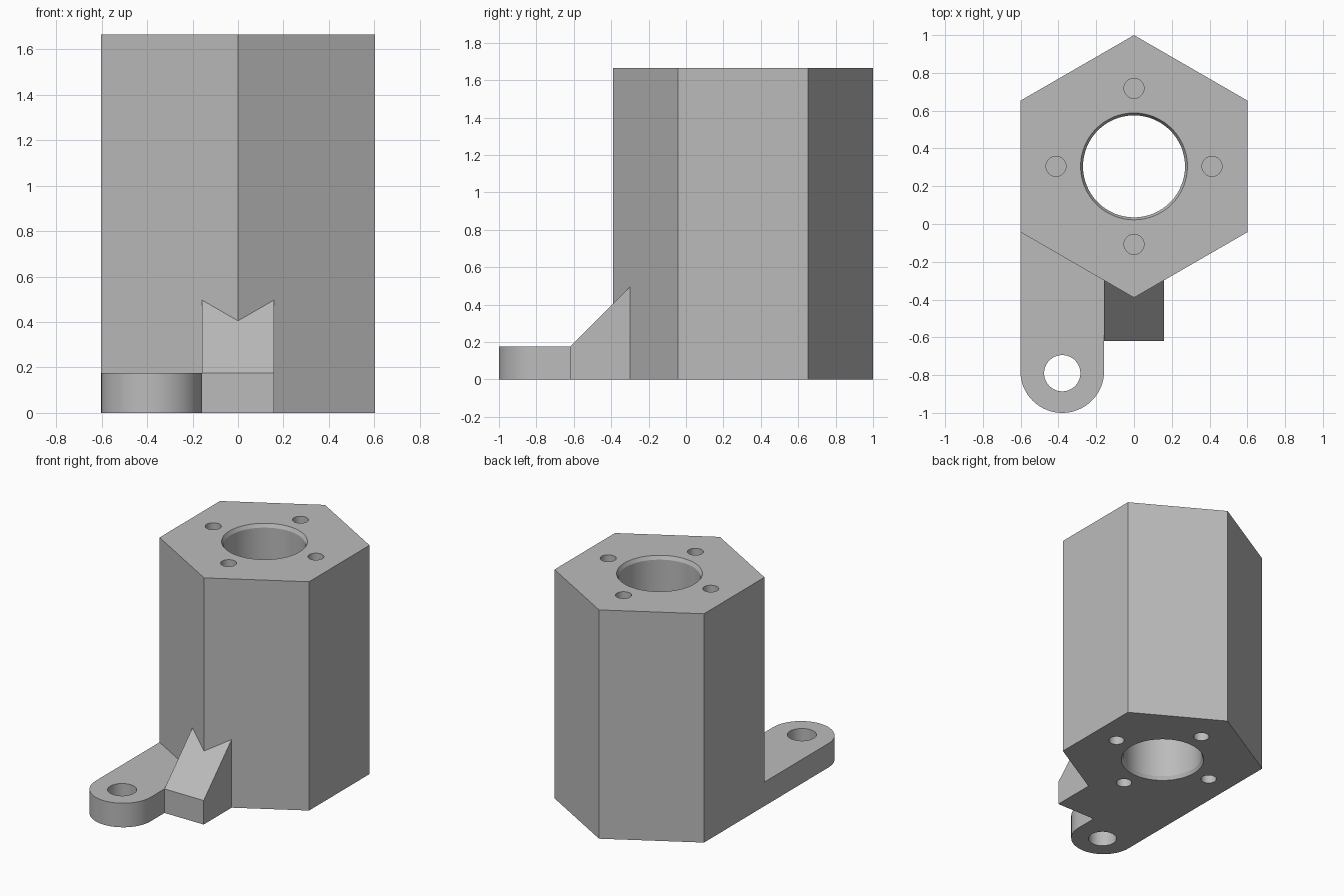
import bpy
import bmesh
from math import cos, sin, pi, radians
from mathutils import Vector

cube = bpy.data.objects.get("Cube")
if cube:
    bpy.data.objects.remove(cube, do_unlink=True)

HEIGHT = 1.665
CENTRE_Y = 0.305
HEX_R = 0.695
HEX_SIDE = HEX_R * cos(pi / 6)
LUG_TOP = 0.175
LUG_R = 0.222
LUG_X = LUG_R - HEX_SIDE
LUG_EDGE = LUG_X + LUG_R

grey = bpy.data.materials.new("plain grey")
grey.use_nodes = True
colour = (0.5, 0.5, 0.5, 1)
grey.diffuse_color = colour
grey.node_tree.nodes["Principled BSDF"].inputs["Base Color"].default_value = colour


def make_object(name, bm):
    bmesh.ops.recalc_face_normals(bm, faces=bm.faces)
    mesh = bpy.data.meshes.new(name)
    bm.to_mesh(mesh)
    bm.free()
    mesh.materials.append(grey)
    obj = bpy.data.objects.new(name, mesh)
    bpy.context.collection.objects.link(obj)
    return obj


def extrude(name, points, offset):
    """Solid made by sweeping a flat outline along an offset."""
    bm = bmesh.new()
    face = bm.faces.new([bm.verts.new(p) for p in points])
    swept = bmesh.ops.extrude_face_region(bm, geom=[face], use_keep_orig=True)
    verts = [v for v in swept["geom"] if isinstance(v, bmesh.types.BMVert)]
    bmesh.ops.translate(bm, verts=verts, vec=Vector(offset))
    return make_object(name, bm)


def arc(x, y, z, radius, start, end, count):
    angles = [start + (end - start) * i / count for i in range(count + 1)]
    return [(x + radius * cos(a), y + radius * sin(a), z) for a in angles]


def turned(name, x, y, profile, sides=64):
    """Round solid from (radius, height) rings."""
    bm = bmesh.new()
    rings = [[bm.verts.new(p) for p in arc(x, y, z, r, 0, 2 * pi, sides)[:-1]]
             for r, z in profile]
    for low, high in zip(rings, rings[1:]):
        for i in range(sides):
            j = (i + 1) % sides
            bm.faces.new((low[i], low[j], high[j], high[i]))
    bm.faces.new(rings[0])
    bm.faces.new(rings[-1])
    return make_object(name, bm)


def combine(target, tool, operation):
    mod = target.modifiers.new(operation.lower(), "BOOLEAN")
    mod.operation = operation
    mod.solver = "EXACT"
    mod.object = tool
    tool.hide_render = True
    bpy.context.view_layer.objects.active = target
    bpy.ops.object.modifier_apply(modifier=mod.name)
    bpy.data.objects.remove(tool, do_unlink=True)


# Hexagonal column
body = extrude("hexagonal_housing",
               arc(0, CENTRE_Y, 0, HEX_R, pi / 2, 5 * pi / 2, 6)[:-1],
               (0, 0, HEIGHT))

# Mounting lug with a rounded end, running into the column
corner_y = CENTRE_Y - HEX_R / 2
lug = extrude("mounting_lug",
              arc(LUG_X, LUG_R - 1, 0, LUG_R, pi, 2 * pi, 32)
              + [(LUG_EDGE, corner_y, 0), (-HEX_SIDE, corner_y, 0)],
              (0, 0, LUG_TOP))
combine(body, lug, "UNION")

# Sloped rib at the front corner
side_view = [(-0.62, 0), (-0.25, 0), (-0.25, LUG_TOP + 0.37), (-0.62, LUG_TOP)]
rib = extrude("sloped_rib", [(LUG_EDGE, y, z) for y, z in side_view],
              (-2 * LUG_EDGE, 0, 0))
combine(body, rib, "UNION")

# Central bore with chamfered mouths
bore = turned("bore_cutter", 0, CENTRE_Y,
              [(0.293, -0.02), (0.27, 0.026), (0.27, HEIGHT - 0.026),
               (0.293, HEIGHT + 0.02)])
combine(body, bore, "DIFFERENCE")

# Lug bolt hole
combine(body, turned("bolt_cutter", LUG_X, -0.79,
                     [(0.096, -0.1), (0.096, 0.3)], 48), "DIFFERENCE")

# Four blind screw holes in each end
for base in (-0.1, HEIGHT - 0.3):
    for x, y, z in arc(0, CENTRE_Y, base, 0.413, 0, 2 * pi, 4)[:-1]:
        screw = turned("screw_cutter", x, y, [(0.053, z), (0.053, z + 0.4)], 32)
        combine(body, screw, "DIFFERENCE")

# Smooth the round walls, keep the edges sharp
bpy.ops.object.select_all(action="DESELECT")
body.select_set(True)
bpy.context.view_layer.objects.active = body
bpy.ops.object.shade_smooth_by_angle(angle=radians(20))
